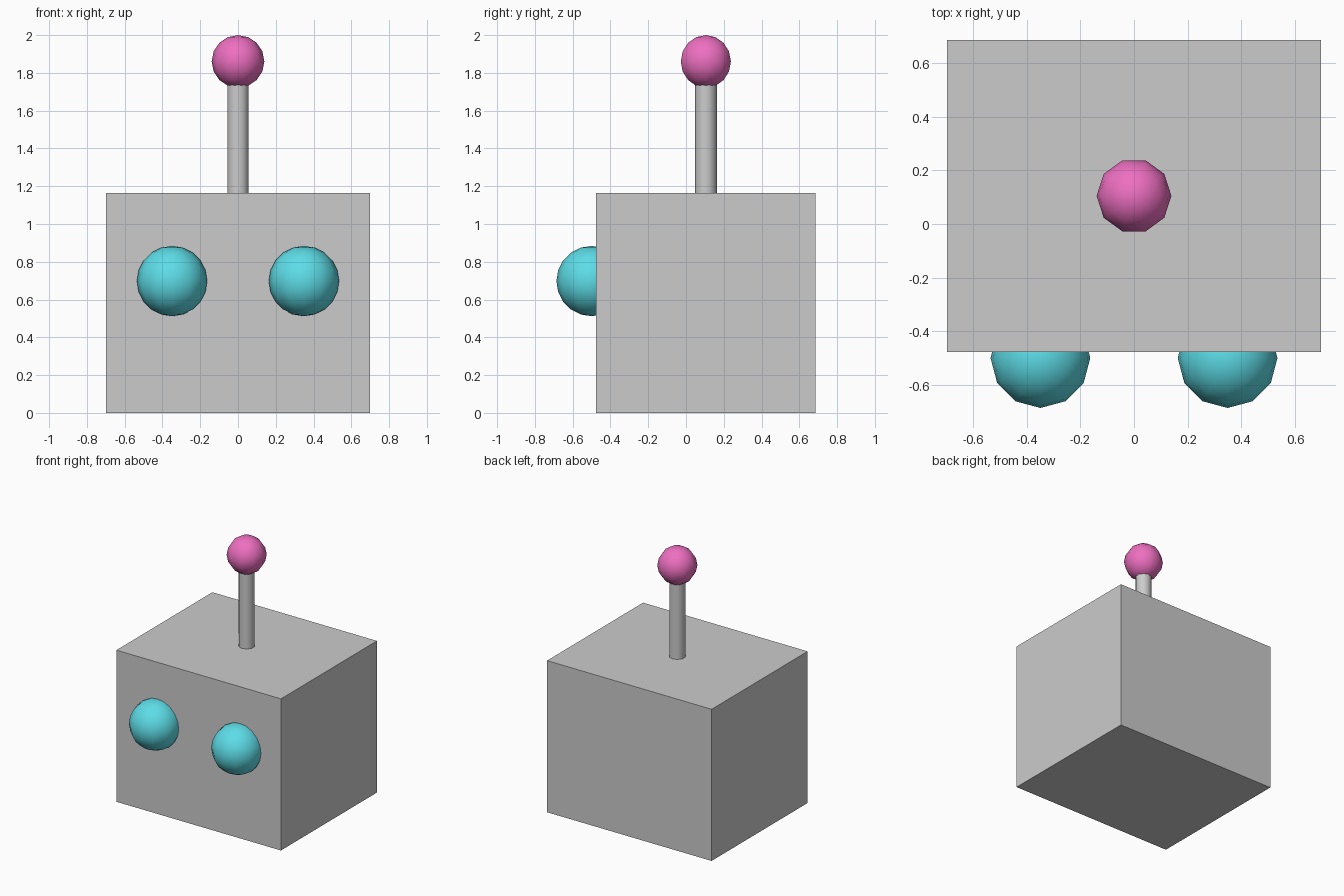
import bpy, math

if "Cube" in bpy.data.objects:
    bpy.data.objects.remove(bpy.data.objects["Cube"])

CY = 0.105  # centre of the head in depth


def colour(obj, name, rgb):
    mat = bpy.data.materials.new(name)
    mat.diffuse_color = (*rgb, 1)
    mat.use_nodes = True
    mat.node_tree.nodes["Principled BSDF"].inputs["Base Color"].default_value = mat.diffuse_color
    obj.data.materials.append(mat)


def ball(name, radius, loc, segments, rings, mat, rgb):
    bpy.ops.mesh.primitive_uv_sphere_add(segments=segments, ring_count=rings, radius=radius,
                                         location=loc, rotation=(0, 0, math.pi / 2))
    obj = bpy.context.object
    obj.name = name
    bpy.ops.object.shade_smooth()
    colour(obj, mat, rgb)


# Box head
bpy.ops.mesh.primitive_cube_add(size=1, location=(0, CY, 0.5815))
head = bpy.context.object
head.name = "head"
head.scale = (1.396, 1.163, 1.163)

# Antenna rod
bpy.ops.mesh.primitive_cylinder_add(vertices=10, radius=0.058, depth=0.58,
                                    location=(0, CY, 1.453))
bpy.context.object.name = "antenna_rod"
bpy.ops.object.shade_smooth_by_angle(angle=math.radians(50))

# Antenna tip
ball("antenna_tip", 0.1395, (0, CY, 1.8605), 10, 8, "pink", (0.85, 0.16, 0.53))

# Eyes, half sunk into the front face
for side, s in (("left", -1), ("right", 1)):
    ball(side + "_eye", 0.186, (s * 0.349, -0.5, 0.698), 12, 10, "cyan", (0.11, 0.72, 0.8))
